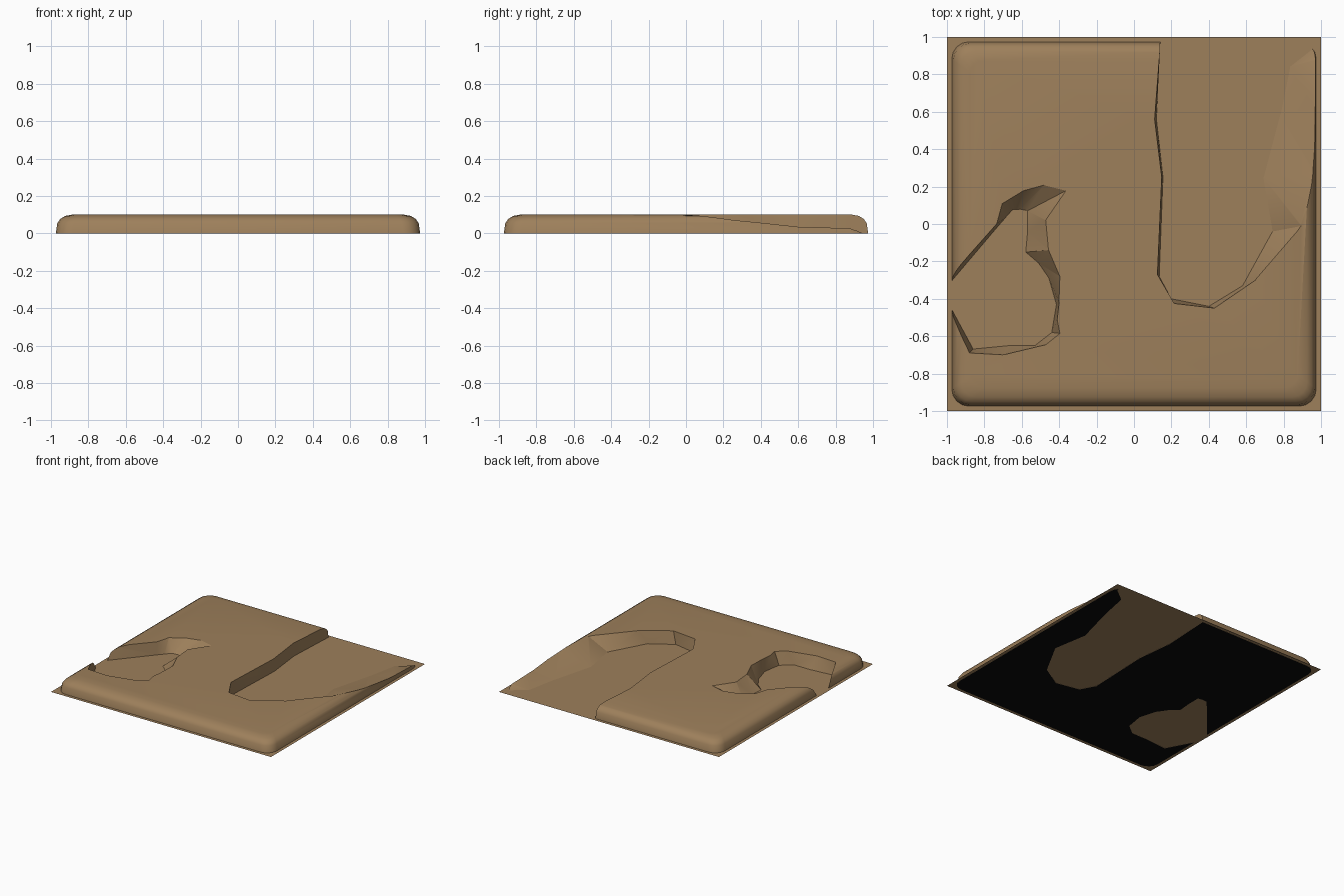
import bpy, bmesh, math

if "Cube" in bpy.data.objects:
    bpy.data.objects.remove(bpy.data.objects["Cube"])


def material(name, rgb):
    m = bpy.data.materials.new(name)
    m.diffuse_color = (*rgb, 1)
    m.use_nodes = True
    m.node_tree.nodes["Principled BSDF"].inputs["Base Color"].default_value = m.diffuse_color
    return m


earth = material("earth brown", (0.34, 0.215, 0.105))
black = material("underside black", (0.003, 0.003, 0.003))


def loft(name, rings, mats):
    """Closed solid through rings of equal point count, listed bottom to top."""
    bm = bmesh.new()
    loops = [[bm.verts.new(p) for p in ring] for ring in rings]
    n = len(loops[0])
    for a, b in zip(loops, loops[1:]):
        for i in range(n):
            j = (i + 1) % n
            bm.faces.new((a[i], a[j], b[j], b[i]))
    bottom = bm.faces.new(loops[0])
    bm.faces.new(loops[-1])
    bmesh.ops.recalc_face_normals(bm, faces=bm.faces)
    bottom.material_index = len(mats) - 1
    me = bpy.data.meshes.new(name)
    bm.to_mesh(me)
    bm.free()
    for m in mats:
        me.materials.append(m)
    ob = bpy.data.objects.new(name, me)
    bpy.context.collection.objects.link(ob)
    return ob


def rounded_square(half, r, z, steps=4):
    pts = []
    for k, (sx, sy) in enumerate(((1, 1), (-1, 1), (-1, -1), (1, -1))):
        for s in range(steps + 1):
            a = math.pi / 2 * (k + s / steps)
            pts.append((sx * (half - r) + r * math.cos(a),
                        sy * (half - r) + r * math.sin(a), z))
    return pts


def cutter(name, pairs):
    """pairs: floor x, y, then rim x, y, z."""
    fl = [(p[0], p[1]) for p in pairs]
    rm = [(p[2], p[3], p[4]) for p in pairs]
    ob = loft(name, [[(x, y, -0.05) for x, y in fl],
                     [(x, y, 0.0) for x, y in fl],
                     rm,
                     [(x, y, 0.2) for x, y, z in rm]], [earth])
    ob.hide_render = True
    bm = bmesh.new()
    bm.from_mesh(ob.data)
    bmesh.ops.triangulate(bm, faces=bm.faces)
    bm.to_mesh(ob.data)
    bm.free()
    return ob


# thin ground sheet
bpy.ops.mesh.primitive_plane_add(size=2, location=(0, 0, 0.001))
ground = bpy.context.object
ground.name = "ground_sheet"
ground.data.materials.append(earth)

# raised slab with rounded edge, black underneath
slab = loft("raised_slab", [rounded_square(h, r, z) for h, r, z in (
    (0.974, 0.09, 0.0), (0.966, 0.09, 0.055), (0.95, 0.085, 0.077),
    (0.925, 0.08, 0.093), (0.875, 0.07, 0.102))], [earth, black])

# large bay: steep on the left, long ramp on the right
T = 0.104
bay = cutter("large_bay_cutter", [
    (0.15, 1.1, 0.145, 1.1, T), (0.14, 0.96, 0.14, 0.955, T),
    (0.12, 0.56, 0.11, 0.56, T), (0.155, 0.25, 0.148, 0.25, T),
    (0.135, -0.28, 0.125, -0.27, T), (0.2, -0.4, 0.215, -0.425, T),
    (0.4, -0.44, 0.43, -0.45, T), (0.58, -0.33, 0.65, -0.30, T),
    (0.74, -0.04, 0.90, -0.01, T), (0.69, 0.25, 0.97, 0.27, 0.072),
    (0.78, 0.59, 0.98, 0.6, 0.037), (0.83, 0.84, 0.985, 0.88, 0.03),
    (0.945, 0.93, 1.0, 0.95, 0.025), (0.96, 1.1, 1.0, 1.1, 0.02)])

# small hooked bay opening to the left edge
cove = cutter("small_cove_cutter", [
    (-1.1, -0.42, -1.1, -0.41, T), (-0.975, -0.305, -0.975, -0.27, T),
    (-0.725, -0.01, -0.735, 0.0, T), (-0.69, 0.03, -0.705, 0.11, T),
    (-0.65, 0.075, -0.59, 0.18, T), (-0.61, 0.078, -0.48, 0.21, T),
    (-0.57, 0.07, -0.36, 0.18, T), (-0.57, -0.04, -0.47, 0.02, T),
    (-0.58, -0.15, -0.455, -0.14, T), (-0.51, -0.21, -0.395, -0.28, T),
    (-0.455, -0.29, -0.40, -0.42, T), (-0.415, -0.43, -0.41, -0.51, T),
    (-0.44, -0.58, -0.395, -0.585, T), (-0.53, -0.65, -0.47, -0.645, T),
    (-0.67, -0.65, -0.70, -0.70, T), (-0.86, -0.668, -0.88, -0.69, T),
    (-0.975, -0.455, -0.975, -0.50, T), (-1.1, -0.44, -1.1, -0.45, T)])

# carve both hollows
bpy.context.view_layer.objects.active = slab
for c in (bay, cove):
    mod = slab.modifiers.new("carve", "BOOLEAN")
    mod.operation = "DIFFERENCE"
    mod.solver = "EXACT"
    mod.object = c
    bpy.ops.object.modifier_apply(modifier=mod.name)
    bpy.data.objects.remove(c)

bpy.ops.object.select_all(action="DESELECT")
slab.select_set(True)
bpy.ops.object.shade_smooth_by_angle(angle=math.radians(32))

# stand the model on z = 0
for f in slab.data.polygons:
    f.material_index = 1 if f.normal.z < -0.9 else 0
